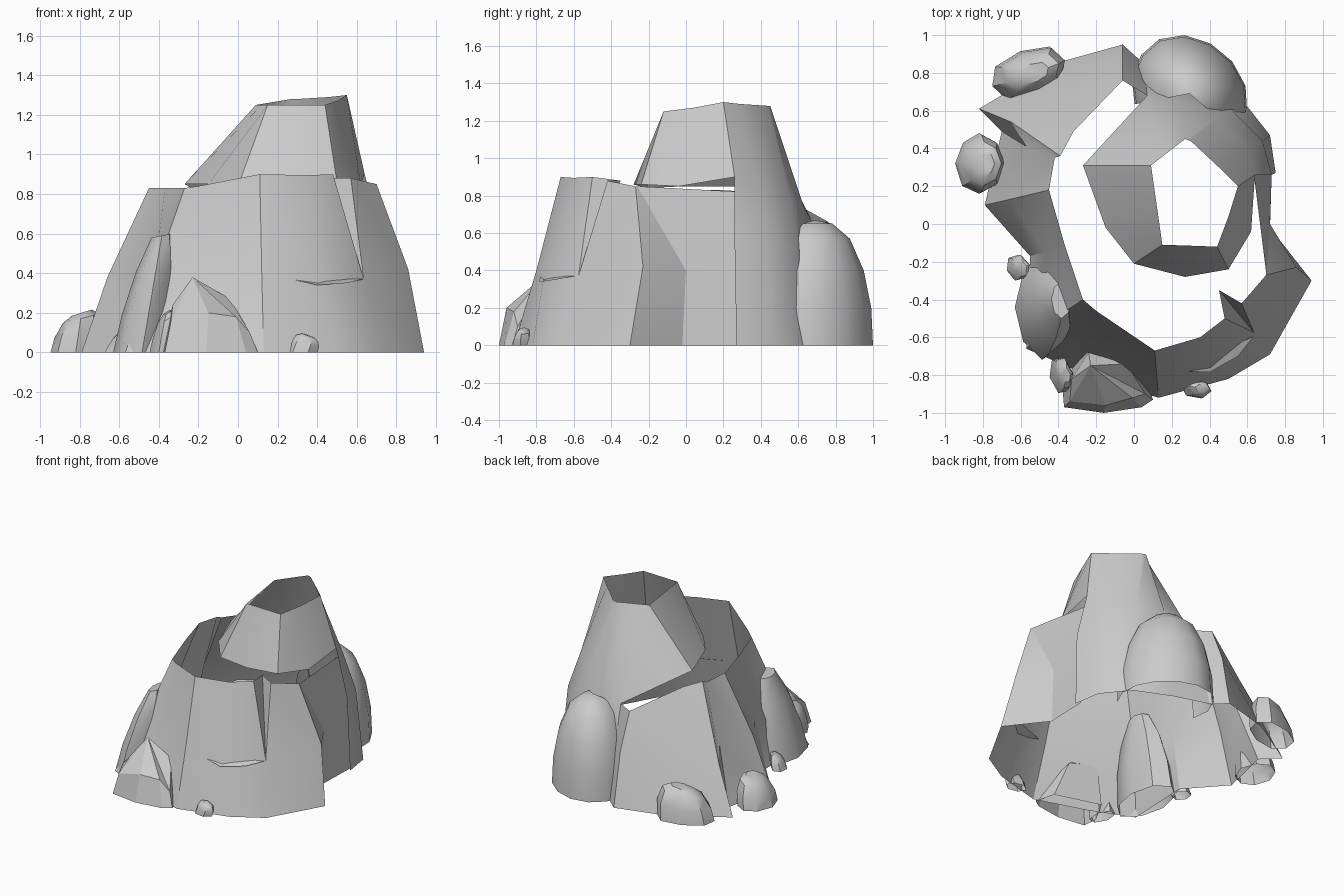
import bpy, bmesh, math, random
from mathutils import Vector

if "Cube" in bpy.data.objects:
    bpy.data.objects.remove(bpy.data.objects["Cube"])


def finish(name, bm, smooth_angle, centre):
    """Weld, turn the faces outward, and make the object."""
    bmesh.ops.remove_doubles(bm, verts=bm.verts, dist=0.003)
    bmesh.ops.recalc_face_normals(bm, faces=bm.faces)
    c = Vector(centre)
    if sum((f.calc_center_median() - c).dot(f.normal) * f.calc_area() for f in bm.faces) < 0:
        bmesh.ops.reverse_faces(bm, faces=bm.faces)
    me = bpy.data.meshes.new(name)
    bm.to_mesh(me)
    bm.free()
    ob = bpy.data.objects.new(name, me)
    bpy.context.collection.objects.link(ob)
    bpy.ops.object.select_all(action='DESELECT')
    ob.select_set(True)
    bpy.context.view_layer.objects.active = ob
    bpy.ops.object.shade_smooth_by_angle(angle=math.radians(smooth_angle))
    return ob


def add_face(bm, pts):
    """Face from points, skipping repeated ones."""
    keep = []
    for p in pts:
        if all((Vector(p) - Vector(q)).length > 0.003 for q in keep):
            keep.append(p)
    if len(keep) > 2:
        bm.faces.new([bm.verts.new(p) for p in keep])


def loft(bm, columns, closed=False):
    """Skin between neighbouring upright columns of points."""
    n = len(columns)
    for i in range(n if closed else n - 1):
        a, b = columns[i], columns[(i + 1) % n]
        for j in range(len(a) - 1):
            add_face(bm, [a[j], b[j], b[j + 1], a[j + 1]])


def rock(name, x, y, rx, ry, profile, sides, seed, lean=(0, 0), turn=0,
         rough=0.08, tilt=0, angle=30, arc=None):
    """Open-bottomed boulder: profile is (scale, height) rings; arc limits it to part of a turn."""
    rnd = random.Random(seed)
    top = profile[-1][1]
    start, sweep = arc or (0, 360)
    count = sides + 1 if arc else sides
    cols = []
    for i in range(count):
        a = math.radians(start + sweep * i / sides)
        wob = 1 - rnd.random() * rough
        col = []
        for s, z in profile:
            t = z / top
            u, v = rx * s * wob * math.cos(a), ry * s * wob * math.sin(a)
            col.append((x + u * math.cos(turn) - v * math.sin(turn) + lean[0] * t,
                        y + u * math.sin(turn) + v * math.cos(turn) + lean[1] * t,
                        z * (1 + tilt * s * math.cos(a))))
        cols.append(col)
    bm = bmesh.new()
    loft(bm, cols, not arc)
    if not arc:
        add_face(bm, [c[-1] for c in cols])
    return finish(name, bm, angle, (x, y, 0))


# Lower wall: columns (base xy, middle xyz, rim xyz), from right side round the front to the back
wall = [
    (.73, .30, .70, .30, .55, .63, .30, .82),
    (.72, -.02, .72, 0, .40, .70, -.26, .85),
    (.94, -.30, .86, -.23, .42, .70, -.27, .85),
    (.72, -.69, .635, -.575, .37, .57, -.42, .88),
    (.72, -.69, .635, -.575, .37, .45, -.35, .88),
    (.72, -.69, .635, -.575, .37, .48, -.50, .90),
    (.50, -.82, .40, -.76, .36, .35, -.60, .895),
    (.13, -.92, .12, -.80, .40, .11, -.67, .90),
    (-.25, -.80, -.20, -.64, .40, -.20, -.46, .84),
    (-.57, -.66, -.42, -.50, .40, -.27, -.40, .83),
    (-.55, -.17, -.47, -.15, .40, -.37, -.10, .83),
    (-.79, .10, -.66, .13, .38, -.45, .18, .83),
    (-.70, .49, -.57, .41, .40, -.42, .35, .82),
    (-.82, .61, -.65, .54, .35, -.39, .36, .82),
    (-.42, .85, -.38, .69, .40, -.32, .49, .81),
    (-.06, .95, -.06, .87, .40, -.06, .76, .66),
    (.04, .86, .06, .77, .35, .07, .68, .65),
]
bm = bmesh.new()
loft(bm, [[(c[0], c[1], 0), c[2:5], c[5:8]] for c in wall])
finish("lower_rock_wall", bm, 25, (.1, 0, 0))

# Upper chimney: columns (foot xyz, rim xyz), with a wall to the ground at the back right
chimney = [
    (-.27, .31, .85, .09, .31, 1.25),
    (-.15, -.02, .85, .12, .10, 1.25),
    (0, -.21, .84, .15, -.11, 1.25),
    (.27, -.28, .86, .30, -.115, 1.25),
    (.50, -.24, .86, .44, -.12, 1.25),
    (.62, -.04, .85, .50, .04, 1.27),
    (.64, .26, .90, .55, .20, 1.30),
    (.60, .40, .80, .46, .29, 1.29),
    (.44, .56, .78, .30, .44, 1.28),
    (.25, .63, .74, .27, .45, 1.28),
    (.07, .68, .65, .18, .38, 1.265),
]
bm = bmesh.new()
loft(bm, [[c[:3], c[3:]] for c in chimney], True)
knees = [(.73, .26, .55), (.68, .44, .53), (.52, .60, .50), (.28, .70, .45), (.06, .77, .35)]
feet = [(.75, .27), (.72, .47), (.57, .66), (.30, .78), (.04, .86)]
loft(bm, [[(x, y, 0), k, c[:3]] for (x, y), k, c in zip(feet, knees, chimney[6:])])
finish("upper_chimney", bm, 30, (.25, .2, .8))

# Shadowed ledge under the front panel
bm = bmesh.new()
add_face(bm, [(.20, -.775, .385), (.635, -.595, .37), (.55, -.70, .35), (.40, -.785, .34)])
finish("front_ledge", bm, 10, (.4, -.5, .5))

# Large rounded boulders
rock("back_boulder", .295, .69, .335, .285,
     [(1, 0), (.97, .2), (.84, .4), (.60, .57), (.30, .65), (0, .67)], 9, 3,
     turn=math.radians(135), rough=.02, angle=40, arc=(-175, 235))
rock("left_tall_boulder", -.485, -.44, .155, .28,
     [(1, 0), (.93, .2), (.70, .42), (.36, .59)], 8, 5, (.10, .04), tilt=.05, angle=40)

# Faceted front rock, built from its outline at the ground and shoulder
base = [(.10, -.93), (.04, -.97), (-.16, -1.0), (-.37, -.97), (-.38, -.86), (-.28, -.68), (.06, -.78)]
mid = [(.06, -.90, .10), (-.01, -.92, .18), (-.15, -.96, .20), (-.34, -.94, .15),
       (-.33, -.82, .24), (-.24, -.68, .30), (-.04, -.74, .27)]
bm = bmesh.new()
loft(bm, [[(x, y, 0), m, (-.23, -.75, .38)] for (x, y), m in zip(base, mid)], True)
finish("front_rock", bm, 15, (-.15, -.85, 0))

# Smaller rocks round the foot: name, x, y, rx, ry, height, sides, turn, tilt
for k, (name, x, y, rx, ry, h, n, turn, tilt) in enumerate([
        ("front_side_rock", -.39, -.80, .06, .11, .20, 6, .2, .2),
        ("front_pebble", .325, -.87, .08, .055, .085, 6, -.2, -.3),
        ("left_pebble", -.62, -.23, .06, .075, .10, 6, .3, .3),
        ("left_rock", -.82, .32, .13, .17, .20, 8, 0, .2),
        ("back_left_rock", -.56, .80, .22, .13, .23, 8, .35, .2)]):
    rock(name, x, y, rx, ry, [(1, 0), (.95, h * .45), (.72, h * .85), (.4, h)], n, k + 11,
         (.03, 0), turn, tilt=tilt, angle=35)
